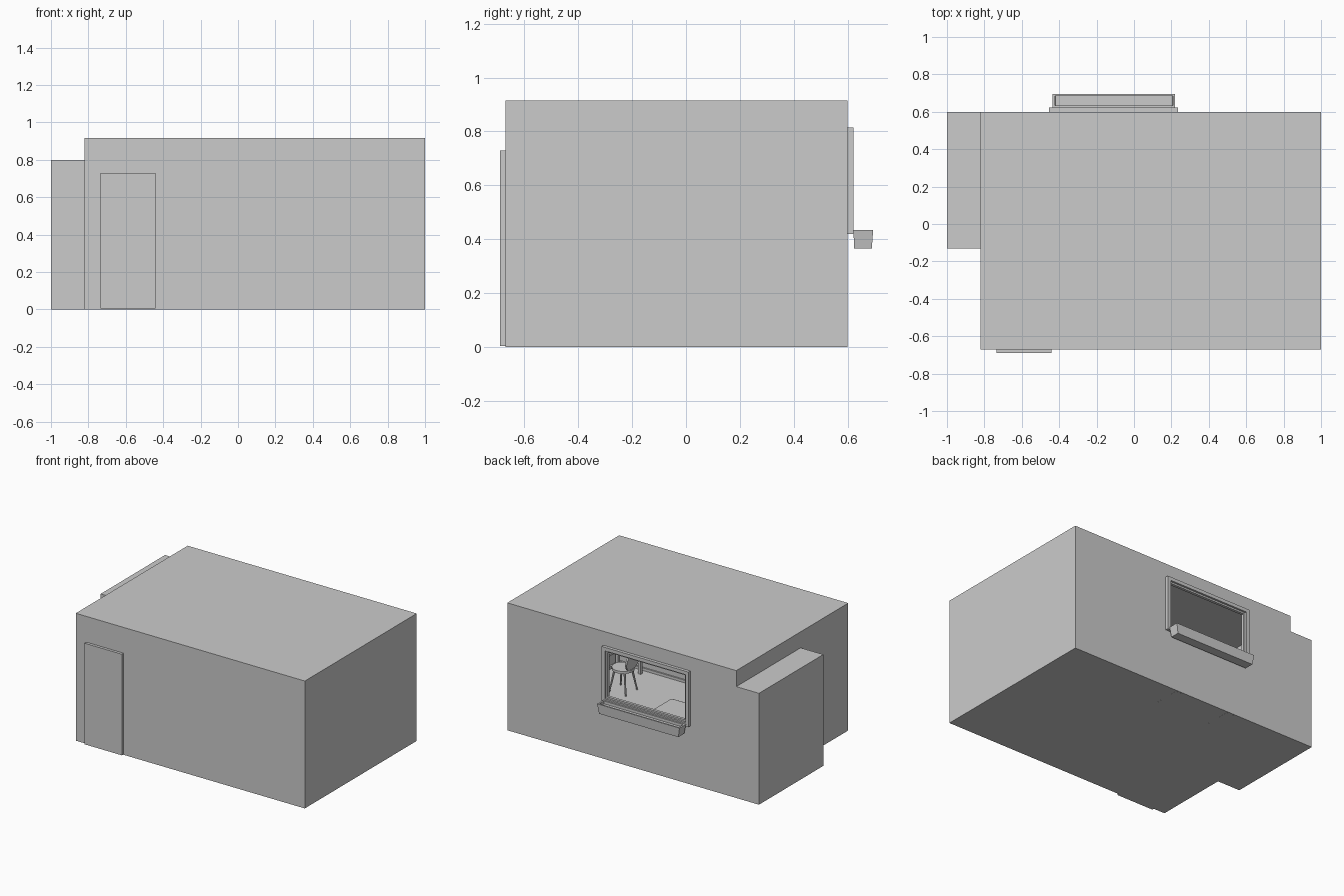
import bpy, bmesh
from mathutils import Vector

if "Cube" in bpy.data.objects:
    bpy.data.objects.remove(bpy.data.objects["Cube"])


def mesh_object(name, verts, faces):
    me = bpy.data.meshes.new(name)
    me.from_pydata(verts, [], faces)
    me.update()
    ob = bpy.data.objects.new(name, me)
    bpy.context.collection.objects.link(ob)
    return ob


def box(name, x0, x1, y0, y1, z0, z1, bevel=0):
    bpy.ops.mesh.primitive_cube_add(size=1, location=((x0 + x1) / 2, (y0 + y1) / 2, (z0 + z1) / 2))
    ob = bpy.context.object
    ob.name = name
    ob.scale = (x1 - x0, y1 - y0, z1 - z0)
    bpy.ops.object.transform_apply(location=False, rotation=False, scale=True)
    if bevel:
        m = ob.modifiers.new("soft_edge", 'BEVEL')
        m.width, m.segments = bevel, 3
        bpy.ops.object.shade_smooth_by_angle()
    return ob


def rod(name, a, b, r0, r1):
    a, b = Vector(a), Vector(b)
    d = b - a
    bpy.ops.mesh.primitive_cone_add(vertices=10, radius1=r0, radius2=r1, depth=d.length,
                                    location=(a + b) / 2)
    ob = bpy.context.object
    ob.name = name
    ob.rotation_euler = d.to_track_quat('Z', 'Y').to_euler()
    bpy.ops.object.shade_smooth_by_angle()


# Room skin: single sheet walls, lower alcove on the left, window hole at the back
X0, XA, X1 = -1.0, -0.82, 1.0
Y0, YA, Y1 = -0.67, -0.13, 0.60
ZA, ZT = 0.80, 0.915
WX0, WX1, WZ0, WZ1 = -0.43, 0.21, 0.44, 0.79
room_faces = [
    [(X0, YA, 0), (X0, Y1, 0), (X1, Y1, 0), (X1, Y0, 0), (XA, Y0, 0), (XA, YA, 0)],       # floor
    [(XA, Y0, ZT), (X1, Y0, ZT), (X1, Y1, ZT), (XA, Y1, ZT)],                             # roof
    [(X0, YA, ZA), (XA, YA, ZA), (XA, Y1, ZA), (X0, Y1, ZA)],                             # alcove roof
    [(XA, Y0, 0), (X1, Y0, 0), (X1, Y0, ZT), (XA, Y0, ZT)],                               # front
    [(X1, Y0, 0), (X1, Y1, 0), (X1, Y1, ZT), (X1, Y0, ZT)],                               # right
    [(X0, Y1, 0), (X0, YA, 0), (X0, YA, ZA), (X0, Y1, ZA)],                               # alcove left
    [(X0, YA, 0), (XA, YA, 0), (XA, YA, ZA), (X0, YA, ZA)],                               # alcove front
    [(XA, YA, 0), (XA, Y0, 0), (XA, Y0, ZT), (XA, YA, ZT)],                               # left
    [(XA, YA, ZA), (XA, YA, ZT), (XA, Y1, ZT), (XA, Y1, ZA)],                             # above alcove
]
# back wall strips around the window
for a, b, c, d in ((X0, XA, 0, ZA), (XA, WX0, 0, ZT), (WX1, X1, 0, ZT),
                   (WX0, WX1, 0, WZ0), (WX0, WX1, WZ1, ZT)):
    room_faces.append([(b, Y1, c), (a, Y1, c), (a, Y1, d), (b, Y1, d)])
verts, faces = [], []
for f in room_faces:
    faces.append(list(range(len(verts), len(verts) + len(f))))
    verts += f
room = mesh_object("room_walls", verts, faces)
bm = bmesh.new()
bm.from_mesh(room.data)
bmesh.ops.remove_doubles(bm, verts=bm.verts, dist=1e-5)
bmesh.ops.recalc_face_normals(bm, faces=bm.faces)
bm.to_mesh(room.data)
bm.free()

# Door slab on the front
box("door", -0.735, -0.44, -0.69, -0.67, 0.004, 0.73)


# Window: outer casing and thinner sash
def frame(name, x0, x1, z0, z1, w, y0, y1):
    box(name + "_left", x0, x0 + w, y0, y1, z0, z1)
    box(name + "_right", x1 - w, x1, y0, y1, z0, z1)
    box(name + "_bottom", x0 + w, x1 - w, y0, y1, z0, z0 + w)
    box(name + "_top", x0 + w, x1 - w, y0, y1, z1 - w, z1)


frame("window_casing", -0.455, 0.235, 0.42, 0.815, 0.025, 0.60, 0.622)
frame("window_sash", -0.43, 0.21, 0.445, 0.79, 0.012, 0.588, 0.608)

# Window box: tapered trough with a recessed filling
box_ring = []
for x0, x1, y0, y1, z in ((-0.422, 0.207, 0.624, 0.69, 0.365), (-0.435, 0.22, 0.622, 0.695, 0.435),
                          (-0.423, 0.208, 0.634, 0.685, 0.435), (-0.421, 0.206, 0.634, 0.685, 0.415)):
    box_ring += [(x0, y0, z), (x1, y0, z), (x1, y1, z), (x0, y1, z)]
quads = [(3, 2, 1, 0), (12, 13, 14, 15)]
for k in (0, 4, 8):
    quads += [(k + i, k + (i + 1) % 4, k + 4 + (i + 1) % 4, k + 4 + i) for i in range(4)]
mesh_object("window_box", box_ring, quads)

# Bed with its head under the window
box("bed_base", -0.40, 0.19, -0.10, 0.57, 0.05, 0.11)
box("mattress", -0.39, 0.18, -0.09, 0.56, 0.11, 0.19, 0.015)
for x in (-0.32, 0.11):
    box("bed_foot", x - 0.03, x + 0.03, 0.40, 0.59, -0.0005, 0.05)
    box("pillow", x - 0.09, x + 0.09, 0.40, 0.53, 0.19, 0.225, 0.015)

# Desk against the right wall
box("desk_top", 0.78, 0.99, -0.63, -0.10, 0.265, 0.28)
for x in (0.79, 0.97):
    for y in (-0.61, -0.12):
        box("desk_leg", x - 0.01, x + 0.01, y - 0.01, y + 0.01, 0.001, 0.265)

# Chair facing the desk: round seat, oval back, splayed legs
cx, cy = 0.73, -0.33
bpy.ops.mesh.primitive_cylinder_add(vertices=24, radius=0.075, depth=0.018, location=(cx, cy, 0.165))
bpy.context.object.name = "chair_seat"
bpy.ops.object.shade_smooth_by_angle()
bpy.ops.mesh.primitive_cylinder_add(vertices=24, radius=0.075, depth=0.012,
                                    location=(cx - 0.075, cy, 0.24), rotation=(0, 1.40, 0))
bpy.context.object.name = "chair_back"
bpy.ops.object.shade_smooth_by_angle()
for sx in (-1, 1):
    for sy in (-1, 1):
        rod("chair_leg", (cx + sx * 0.065, cy + sy * 0.065, 0.001),
            (cx + sx * 0.04, cy + sy * 0.04, 0.16), 0.005, 0.008)

# Skirting along the front and right walls
box("skirting_front", -0.43, 0.998, -0.668, -0.658, 0.001, 0.02)
box("skirting_right", 0.988, 0.998, -0.657, 0.598, 0.001, 0.02)
